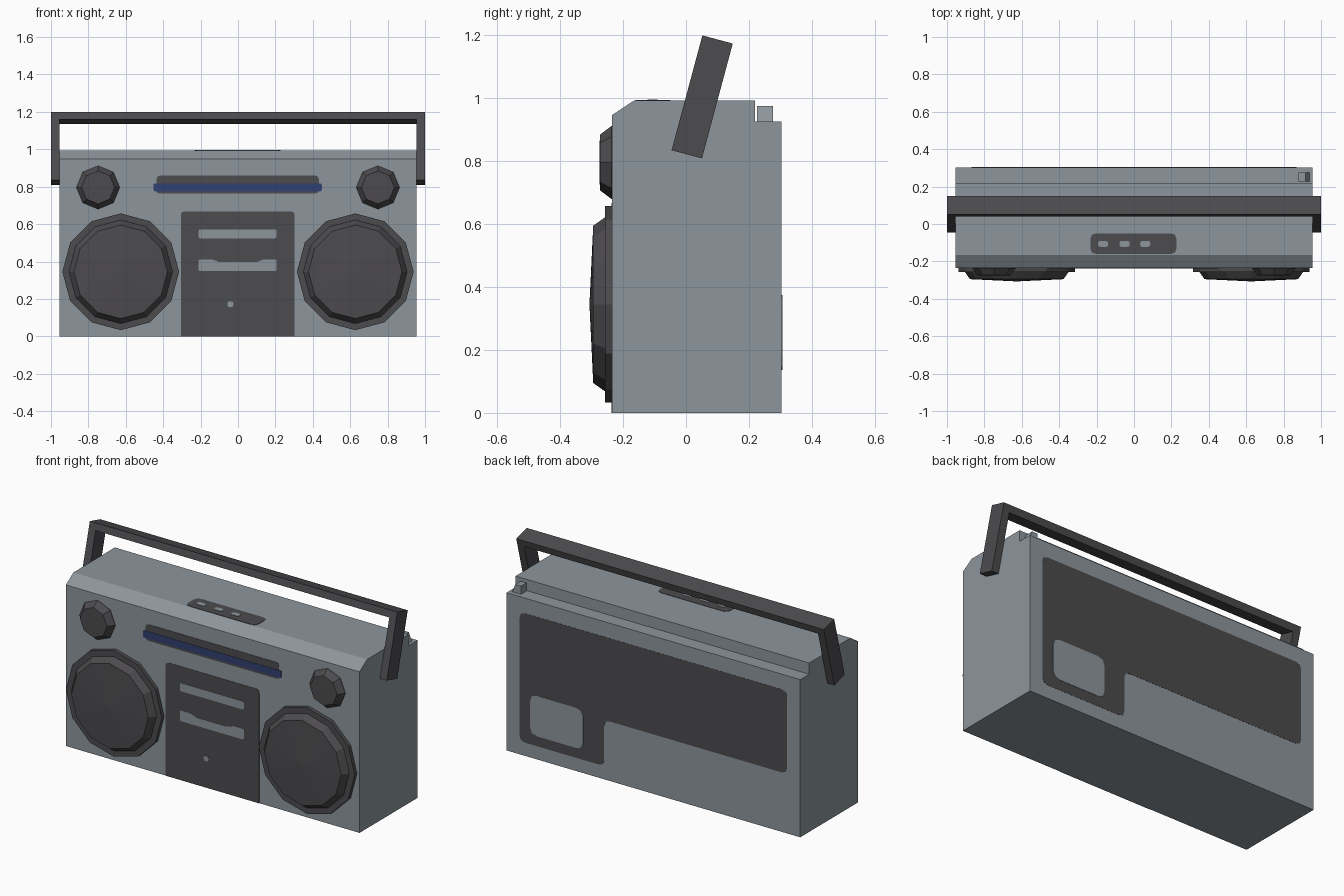
import bpy, bmesh, math
from mathutils import Matrix, Vector

if "Cube" in bpy.data.objects:
    bpy.data.objects.remove(bpy.data.objects["Cube"])


def material(name, rgb):
    m = bpy.data.materials.new(name)
    m.diffuse_color = (*rgb, 1)
    m.use_nodes = True
    m.node_tree.nodes["Principled BSDF"].inputs["Base Color"].default_value = m.diffuse_color
    return m


GREY = material("grey_casing", (0.265, 0.305, 0.335))
DARK = material("dark_plastic", (0.072, 0.069, 0.074))
BLUE = material("blue_dial", (0.03, 0.05, 0.16))

FRONT, BACK, TOP = -0.235, 0.303, 0.993


def finish(name, bm, mat):
    bmesh.ops.recalc_face_normals(bm, faces=bm.faces)
    me = bpy.data.meshes.new(name)
    bm.to_mesh(me)
    bm.free()
    me.materials.append(mat)
    ob = bpy.data.objects.new(name, me)
    bpy.context.collection.objects.link(ob)
    return ob


def prism(name, pts, d0, d1, place, mat):
    """Extrude a 2D outline from depth d0 to d1; place maps (u, v, d) to xyz."""
    bm = bmesh.new()
    a = [bm.verts.new(place(u, v, d0)) for u, v in pts]
    b = [bm.verts.new(place(u, v, d1)) for u, v in pts]
    bm.faces.new(a)
    bm.faces.new(b[::-1])
    n = len(pts)
    for i in range(n):
        j = (i + 1) % n
        bm.faces.new((a[i], a[j], b[j], b[i]))
    return finish(name, bm, mat)


def rounded(pts, r):
    """Round the corners of an outline, leaving corners at ground level sharp."""
    out = []
    for i, p in enumerate(pts):
        p = Vector(p)
        if p.y == 0:
            out.append(p)
            continue
        a = p + (Vector(pts[i - 1]) - p).normalized() * r
        b = p + (Vector(pts[(i + 1) % len(pts)]) - p).normalized() * r
        out += [a, a * 0.25 + p * 0.5 + b * 0.25, b]
    return out


def rect(u0, u1, v0, v1):
    return [(u0, v0), (u1, v0), (u1, v1), (u0, v1)]


on_front = lambda u, v, d: (u, FRONT - d, v)
on_back = lambda u, v, d: (u, BACK + d, v)
on_top = lambda u, v, d: (u, v, TOP + d)


def plate(name, pts, r, d, place, mat):
    prism(name, rounded(pts, r), -0.002, d, place, mat)


# casing with sloped front edge and stepped back edge
prism("casing", [(FRONT, 0), (BACK, 0), (BACK, 0.927), (0.22, 0.927),
                 (0.22, TOP), (-0.165, TOP), (FRONT, 0.947)],
      -0.955, 0.955, lambda u, v, d: (d, u, v), GREY)

# aerial stub on the rear step
prism("aerial_stub", [(0.88, 0.925), (0.938, 0.925), (0.917, 0.975), (0.88, 0.975)],
      0.226, 0.276, lambda u, v, d: (u, d, v), GREY)

# carrying handle, tilted backwards
handle = prism("handle", [(-1, 0), (-0.955, 0), (-0.955, 0.337), (0.955, 0.337),
                          (0.955, 0), (1, 0), (1, 0.378), (-1, 0.378)],
               -0.05, 0.05, lambda u, v, d: (u, d, v), DARK)
handle.data.transform(Matrix.Translation((0, 0.0025, 0.822)) @ Matrix.Rotation(math.radians(-15), 4, 'X'))


def turned(name, x, z, sides, rings, apex):
    """Stack of polygon rings (radius, y) closed by a shallow cone."""
    bm = bmesh.new()
    loops = []
    for r, y in rings:
        loops.append([bm.verts.new((x + r * math.cos(math.tau * i / sides), y,
                                    z + r * math.sin(math.tau * i / sides)))
                      for i in range(sides)])
    bm.faces.new(loops[0])
    tip = bm.verts.new((x, apex, z))
    for i in range(sides):
        j = (i + 1) % sides
        for a, b in zip(loops, loops[1:]):
            bm.faces.new((a[i], a[j], b[j], b[i]))
        bm.faces.new((loops[-1][i], loops[-1][j], tip))
    finish(name, bm, DARK)


# speakers and tweeters, one pair on each side
for side, s in (("left", -1), ("right", 1)):
    turned(side + "_speaker", s * 0.627, 0.345, 12,
           [(0.312, FRONT + 0.005), (0.312, -0.257), (0.277, -0.257), (0.25, -0.295)], -0.307)
    turned(side + "_tweeter", s * 0.748, 0.796, 8,
           [(0.116, FRONT + 0.005), (0.116, FRONT - 0.002), (0.088, -0.274)], -0.275)

# cassette panel with its slots and button
plate("cassette_panel", rect(-0.305, 0.303, 0, 0.668), 0.02, 0.002, on_front, DARK)
plate("upper_slot", rect(-0.21, 0.206, 0.524, 0.572), 0.008, 0.004, on_front, GREY)
plate("lower_slot", [(-0.21, 0.348), (0.206, 0.348), (0.206, 0.412), (0.14, 0.412),
                     (0.1, 0.396), (-0.1, 0.396), (-0.14, 0.412), (-0.21, 0.412)],
      0.008, 0.004, on_front, GREY)
plate("panel_button", rect(-0.056, -0.025, 0.156, 0.187), 0.01, 0.004, on_front, GREY)

# tuning display
plate("tuning_display", rect(-0.436, 0.432, 0.763, 0.859), 0.02, 0.002, on_front, DARK)
plate("tuning_dial", rect(-0.452, 0.448, 0.775, 0.817), 0.008, 0.004, on_front, BLUE)

# top control strip with three buttons
plate("top_controls", rect(-0.233, 0.227, -0.16, -0.05), 0.03, 0.002, on_top, DARK)
for i, x in enumerate((-0.165, -0.05, 0.06)):
    plate(f"top_button_{i + 1}", rect(x - 0.027, x + 0.027, -0.122, -0.09), 0.012, 0.004, on_top, GREY)

# back cover with battery hatch
plate("back_cover", [(-0.87, 0.35), (0.32, 0.35), (0.32, 0.078), (0.87, 0.078),
                     (0.87, 0.838), (-0.87, 0.838)], 0.035, 0.001, on_back, DARK)
plate("battery_hatch", rect(0.455, 0.8, 0.137, 0.375), 0.045, 0.003, on_back, GREY)
